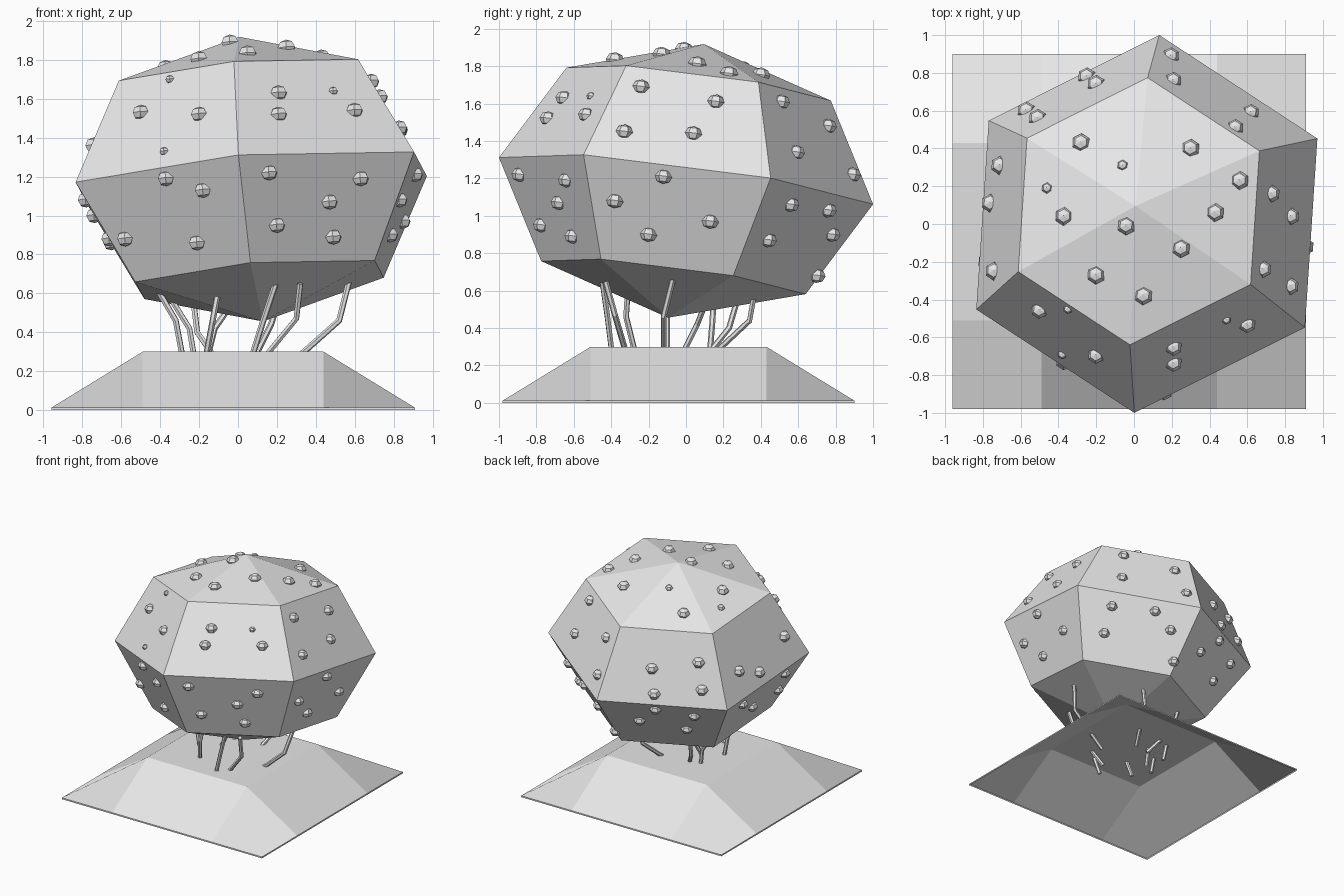
import bpy, bmesh, math
from mathutils import Vector, Matrix
from mathutils.bvhtree import BVHTree

cube = bpy.data.objects.get("Cube")
if cube:
    bpy.data.objects.remove(cube, do_unlink=True)

grey = bpy.data.materials.new("light grey")
grey.use_nodes = True
grey.diffuse_color = (0.8, 0.8, 0.8, 1)
grey.node_tree.nodes["Principled BSDF"].inputs["Base Color"].default_value = (0.8, 0.8, 0.8, 1)


def finish(bm, name):
    mesh = bpy.data.meshes.new(name)
    bmesh.ops.recalc_face_normals(bm, faces=bm.faces)
    bm.to_mesh(mesh)
    mesh.materials.append(grey)
    obj = bpy.data.objects.new(name, mesh)
    bpy.context.collection.objects.link(obj)
    return obj


def add_ball(bm, matrix):
    """Six-sided ball with two poles and three rings."""
    rings = []
    for lat in (45, 0, -45):
        r, z = math.cos(math.radians(lat)), math.sin(math.radians(lat))
        rings.append([bm.verts.new(matrix @ Vector((r * math.cos(k * math.pi / 3),
                                                    r * math.sin(k * math.pi / 3), z)))
                      for k in range(6)])
    top = bm.verts.new(matrix @ Vector((0, 0, 1)))
    bottom = bm.verts.new(matrix @ Vector((0, 0, -1)))
    for k in range(6):
        n = (k + 1) % 6
        bm.faces.new((top, rings[0][k], rings[0][n]))
        bm.faces.new((bottom, rings[2][n], rings[2][k]))
        for a, b in zip(rings, rings[1:]):
            bm.faces.new((a[k], b[k], b[n], a[n]))


# Tilted, flattened body
up = Vector((-0.12, 0.19, 1.46)).normalized()
side = up.cross(Vector((-0.065, -1, 0.115))).normalized()
front = side.cross(up)
tilt = Matrix((front, side, up)).transposed().to_4x4()
centre = Vector((0.068, 0, 1.187))
body_bm = bmesh.new()
add_ball(body_bm, Matrix.Translation(centre) @ tilt @ Matrix.Diagonal((1.01, 1.01, 0.74, 1)))
finish(body_bm, "body")
surface = BVHTree.FromBMesh(body_bm)

# Bumps: spots on each side, projected onto the body
front_spots = [(-.50, 1.53), (-.20, 1.52), (.21, 1.63), (.21, 1.52), (.60, 1.54),
               (-.37, 1.19), (-.18, 1.13), (-.58, .88), (-.21, .86), (.16, 1.22),
               (.47, 1.07), (.63, 1.19), (.20, .95), (.49, .89)]
front_small = [(-.35, 1.70), (-.38, 1.33), (.49, 1.64)]
left_spots = [(-.24, 1.69), (-.33, 1.45), (.16, 1.61), (.04, 1.44), (.51, 1.61),
              (.76, 1.48), (.59, 1.34), (-.12, 1.21), (-.38, 1.08), (-.20, .90),
              (.13, .97), (.56, 1.06), (.76, 1.03), (.89, 1.22), (.44, .87), (.78, .90), (.70, .68)]
top_spots = [(-.28, .43), (-.37, .04), (-.20, -.27), (-.04, -.01), (.30, .40),
             (.56, .23), (.43, .06), (.25, -.13), (.05, -.38), (-.71, .31),
             (-.76, .11), (-.74, -.25), (-.57, .60), (-.51, .56), (-.25, .78), (-.20, .74)]
top_small = [(-.06, .31), (-.46, .19)]
right_spots = [(.30, 1.0), (-.20, 1.08), (.05, .86), (-.28, .88)]
back_spots = [(-.50, .95), (-.25, 1.0), (-.38, .78), (-.08, .85)]

bump_bm = bmesh.new()


def bumps(spots, place, direction, size):
    for u, v in spots:
        hit = surface.ray_cast(Vector(place(u, v)), Vector(direction))[0]
        if hit:
            add_ball(bump_bm, Matrix.Translation(hit) @ tilt
                     @ Matrix.Diagonal((size, size, size * 0.85, 1)))


bumps(front_spots, lambda u, v: (u, -3, v), (0, 1, 0), 0.046)
bumps(front_small, lambda u, v: (u, -3, v), (0, 1, 0), 0.025)
bumps(left_spots, lambda u, v: (3, u, v), (-1, 0, 0), 0.046)
bumps(right_spots, lambda u, v: (-3, u, v), (1, 0, 0), 0.046)
bumps(back_spots, lambda u, v: (u, 3, v), (0, -1, 0), 0.046)
bumps(top_spots, lambda u, v: (u, v, 4), (0, 0, -1), 0.05)
bumps(top_small, lambda u, v: (u, v, 4), (0, 0, -1), 0.03)
finish(bump_bm, "bumps")

# Open base: grid sheet with a raised middle and a thin rim
base_bm = bmesh.new()
xs, ys = (-.96, -.49, .44, .91), (-.98, -.51, .43, .90)
grid = [[base_bm.verts.new((x, y, 0.3 if i in (1, 2) and j in (1, 2) else 0.012))
         for j, y in enumerate(ys)] for i, x in enumerate(xs)]
for i in range(3):
    for j in range(3):
        base_bm.faces.new((grid[i][j], grid[i + 1][j], grid[i + 1][j + 1], grid[i][j + 1]))
edges = [e for e in base_bm.edges if e.is_boundary]
rim = bmesh.ops.extrude_edge_only(base_bm, edges=edges)["geom"]
for v in rim:
    if isinstance(v, bmesh.types.BMVert):
        v.co.z = 0
finish(base_bm, "base")

# Bent stems: top, bend and foot
stems = [((.57, -.07, .66), (.52, -.12, .46), (.34, -.12, .30)),
         ((.32, -.43, .65), (.30, -.38, .47), (.16, -.33, .30)),
         ((.20, -.45, .67), (.13, -.42, .46), (.08, -.40, .30)),
         ((-.10, -.31, .62), (-.13, -.32, .46), (-.16, -.28, .30)),
         ((-.42, -.08, .63), (-.32, -.10, .46), (-.29, -.10, .30)),
         ((-.35, .15, .58), (-.25, .14, .42), (-.23, .13, .30)),
         ((-.05, .10, .52), (-.12, .06, .42), (-.15, .00, .30)),
         ((.22, .37, .61), (.17, .34, .44), (.10, .19, .30)),
         ((-.23, .28, .57), (-.21, .23, .40), (-.14, .15, .30))]
curve = bpy.data.curves.new("stems", "CURVE")
curve.dimensions = "3D"
curve.bevel_depth = 0.016
curve.bevel_resolution = 1
curve.use_fill_caps = True
curve.materials.append(grey)
for top, bend, foot in stems:
    b, f = Vector(bend), Vector(foot)
    end = f + (f - b).normalized() * 0.14
    spline = curve.splines.new("POLY")
    spline.points.add(2)
    for point, co in zip(spline.points, (Vector(top), b, end)):
        point.co = (*co, 1)
    spline.use_smooth = False
bpy.context.collection.objects.link(bpy.data.objects.new("stems", curve))
body_bm.free()
bump_bm.free()
base_bm.free()
